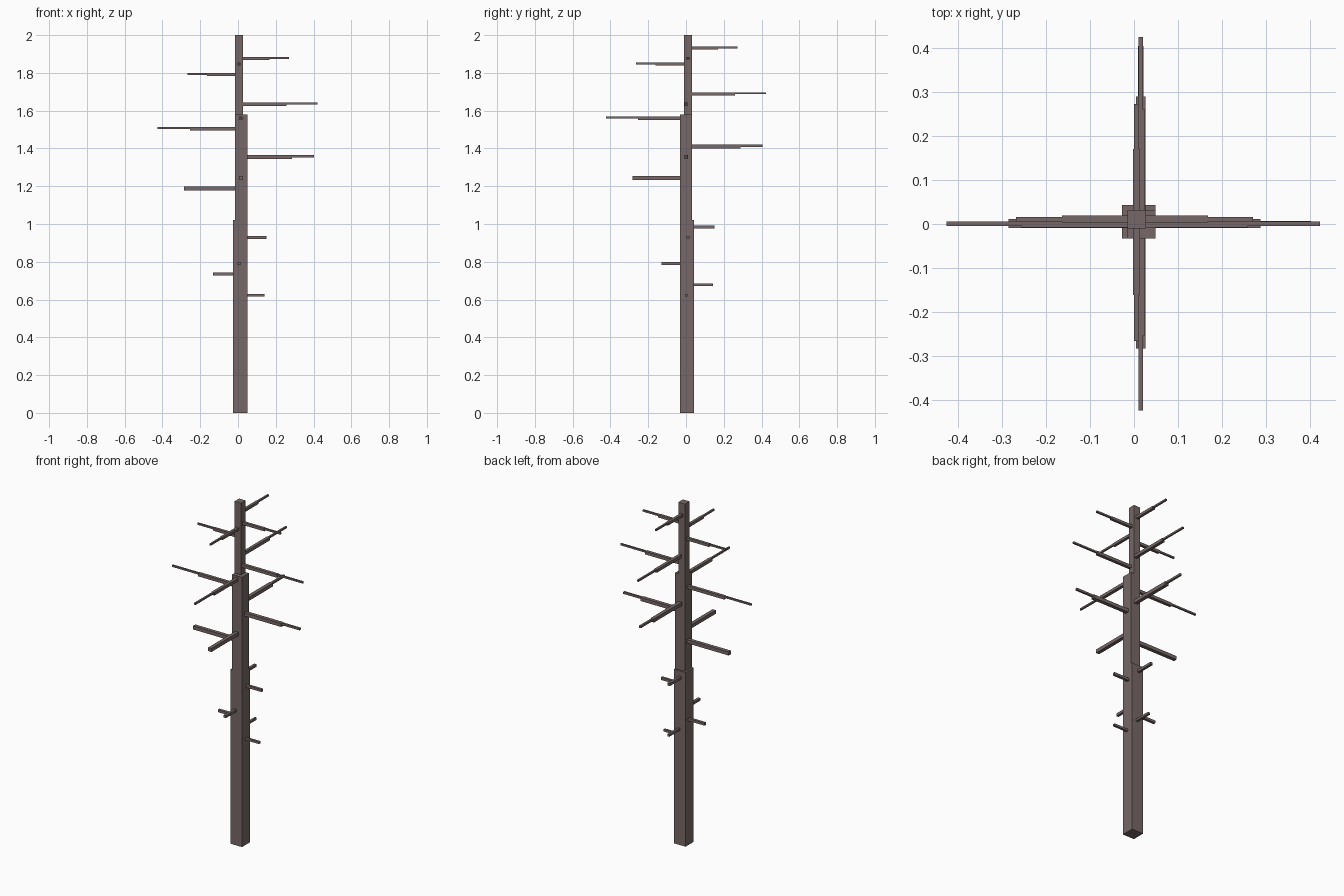
import bpy

if "Cube" in bpy.data.objects:
    bpy.data.objects.remove(bpy.data.objects["Cube"])

bark = bpy.data.materials.new("bark")
bark.diffuse_color = (0.18, 0.14, 0.135, 1)
bark.use_nodes = True
bark.node_tree.nodes["Principled BSDF"].inputs["Base Color"].default_value = bark.diffuse_color


def box(name, lo, hi):
    """Axis-aligned box between two corners."""
    bpy.ops.mesh.primitive_cube_add(size=1, location=[(a + b) / 2 for a, b in zip(lo, hi)])
    ob = bpy.context.object
    ob.name = name
    ob.scale = [b - a for a, b in zip(lo, hi)]
    bpy.ops.object.transform_apply(location=False, rotation=False, scale=True)
    ob.data.materials.append(bark)
    return ob


# Trunk: three stacked sections, stepping in on alternate sides
box("trunk_lower", (-0.027, -0.033, 0), (0.049, 0.043, 1.02))
box("trunk_middle", (-0.015, -0.033, 1.02), (0.049, 0.032, 1.58))
box("trunk_upper", (-0.015, -0.010, 1.58), (0.027, 0.032, 2.0))


def branch_box(name, x0, x1, y, w, top, h, turned):
    """Piece of a branch along x, or turned a quarter to run along y and raised."""
    lo, hi = min(x0, x1), max(x0, x1)
    if turned:
        top += 0.055
        c = 0.0165 - y
        box(name, (c - w / 2, lo + 0.002, top - h), (c + w / 2, hi + 0.002, top))
    else:
        box(name, (lo, y - w / 2, top - h), (hi, y + w / 2, top))


# Branches: side offset, top height, thick end, thick size, tip end, tip size
branches = [
    (0.011, 1.884, 0.168, 0.016, 0.270, 0.010),
    (0.011, 1.799, -0.163, 0.016, -0.268, 0.010),
    (0.001, 1.642, 0.258, 0.018, 0.422, 0.010),
    (0.001, 1.514, -0.255, 0.018, -0.425, 0.010),
    (0.001, 1.365, 0.287, 0.021, 0.402, 0.012),
    (0.001, 1.198, -0.285, 0.021, None, 0),
    (0.011, 0.936, 0.150, 0.015, None, 0),
    (0.011, 0.743, -0.133, 0.015, None, 0),
    (0.001, 0.630, 0.140, 0.013, None, 0),
]
for turned in (False, True):
    for i, (y, top, end, size, tip, tip_size) in enumerate(branches):
        tag = f"{'y' if turned else 'x'}_{i}"
        branch_box("branch_" + tag, 0.006, end, y, size, top, size, turned)
        if tip:
            branch_box("branch_tip_" + tag, end, tip, y, tip_size, top, tip_size, turned)
